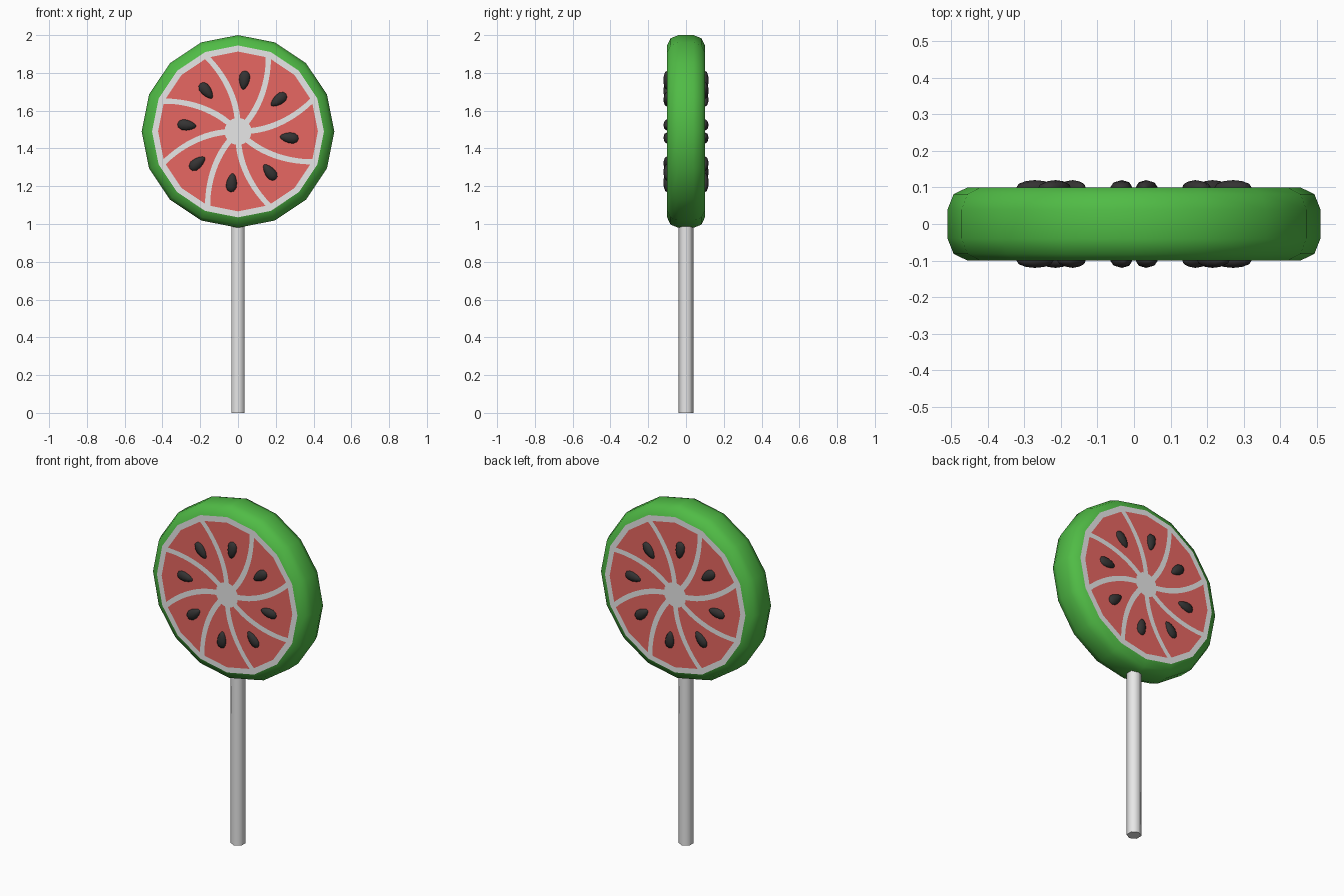
import bpy, bmesh, math
from mathutils import Matrix, Vector

if "Cube" in bpy.data.objects:
    bpy.data.objects.remove(bpy.data.objects["Cube"])

CZ, HALF = 1.49, 0.1          # candy centre height, half thickness
N = 16                        # sides of the candy


def material(name, rgb):
    m = bpy.data.materials.new(name)
    m.diffuse_color = (*rgb, 1)
    m.use_nodes = True
    m.node_tree.nodes["Principled BSDF"].inputs["Base Color"].default_value = m.diffuse_color
    return m


GREEN = material("rind green", (0.08, 0.50, 0.06))
WHITE = material("off white", (0.80, 0.80, 0.80))
RED = material("melon red", (0.82, 0.14, 0.125))
DARK = material("seed black", (0.035, 0.033, 0.033))


def finish(bm, name, mat, smooth):
    bmesh.ops.recalc_face_normals(bm, faces=bm.faces)
    me = bpy.data.meshes.new(name)
    for f in bm.faces:
        f.smooth = smooth
    bm.to_mesh(me)
    bm.free()
    me.materials.append(mat)
    ob = bpy.data.objects.new(name, me)
    bpy.context.collection.objects.link(ob)
    return ob


def polar(r, a, y):
    return Vector((r * math.cos(a), y, CZ + r * math.sin(a)))


def add_back(ob, name):
    """Second copy turned half a turn about the vertical axis."""
    back = ob.copy()
    back.name = name
    back.matrix_world = Matrix.Rotation(math.pi, 4, 'Z')
    bpy.context.collection.objects.link(back)


# Green rind: rounded profile swept around the candy
profile = [(0.455, -HALF), (0.493, -0.082), (0.51, -0.04),
           (0.51, 0.04), (0.493, 0.082), (0.455, HALF)]
bm = bmesh.new()
rings = [[bm.verts.new(polar(r, math.tau * i / N, y)) for i in range(N)] for r, y in profile]
for a, b in zip(rings, rings[1:]):
    for i in range(N):
        j = (i + 1) % N
        bm.faces.new((a[i], a[j], b[j], b[i]))
finish(bm, "rind", GREEN, True)

# White faces closing front and back
for name, y, step in (("white_face_front", -HALF, 1), ("white_face_back", HALF, -1)):
    bm = bmesh.new()
    f = bm.faces.new([bm.verts.new(polar(0.455, step * math.tau * i / N, y)) for i in range(N)])
    me = bpy.data.meshes.new(name)
    bm.to_mesh(me)
    bm.free()
    me.materials.append(WHITE)
    bpy.context.collection.objects.link(bpy.data.objects.new(name, me))


# Red swirled segments, thin plates on the white face
def gon(a):
    """Shrink from circle to the 16 sided outline at angle a."""
    s = math.tau / N
    return math.cos(s / 2) / math.cos(a % s - s / 2)


ROWS, COLS, R_IN, R_OUT = 10, 8, 0.072, 0.423
bm = bmesh.new()
for k in range(8):
    grid = []
    for i in range(ROWS + 1):
        r = R_IN + (R_OUT - R_IN) * i / ROWS
        swirl = math.radians(22.5 - 24 * (1 - r / R_OUT))
        gap = 0.0155 / r
        row = []
        for j in range(COLS + 1):
            a = k * math.tau / 8 + swirl + gap + (math.tau / 8 - 2 * gap) * j / COLS
            row.append(bm.verts.new(polar(r * gon(a), a, -HALF - 0.002)))
        grid.append(row)
    for i in range(ROWS):
        for j in range(COLS):
            bm.faces.new((grid[i][j], grid[i + 1][j], grid[i + 1][j + 1], grid[i][j + 1]))
for f in bm.faces:
    f.normal_update()
    if f.normal.y > 0:
        f.normal_flip()
me = bpy.data.meshes.new("red_segments")
bm.to_mesh(me)
bm.free()
me.materials.append(RED)
red = bpy.data.objects.new("red_segments_front", me)
bpy.context.collection.objects.link(red)
add_back(red, "red_segments_back")

# Seeds: teardrops pointing at the centre
bm = bmesh.new()
for k in range(8):
    a = math.radians(83 + 45 * k)
    out = bmesh.ops.create_uvsphere(bm, u_segments=8, v_segments=6, radius=1)
    radial = Vector((math.cos(a), 0, math.sin(a)))
    side = Vector((-math.sin(a), 0, math.cos(a)))
    for v in out["verts"]:
        t = v.co.z
        w = 0.029 * (1 + 0.3 * t)
        v.co = (Vector((0, -HALF, CZ)) + radial * (0.273 + 0.051 * t)
                + side * (w * v.co.x) + Vector((0, 0.02 * v.co.y, 0)))
seeds = finish(bm, "seeds_front", DARK, True)
add_back(seeds, "seeds_back")

# Six sided stick
bm = bmesh.new()
bmesh.ops.create_cone(bm, cap_ends=True, segments=6, radius1=0.04, radius2=0.04, depth=1.0,
                      matrix=Matrix.Translation((0, 0, 0.5)))
ys = max(v.co.y for v in bm.verts)
if ys < 0.039:                # corners point to front and back
    bmesh.ops.rotate(bm, verts=bm.verts, matrix=Matrix.Rotation(math.pi / 6, 3, 'Z'))
stick = finish(bm, "stick", WHITE, True)
for p in stick.data.polygons:
    if abs(p.normal.z) > 0.9:
        p.use_smooth = False
for e in stick.data.edges:    # keep the end caps crisp
    z0, z1 = (stick.data.vertices[i].co.z for i in e.vertices)
    e.use_edge_sharp = abs(z0 - z1) < 0.01
